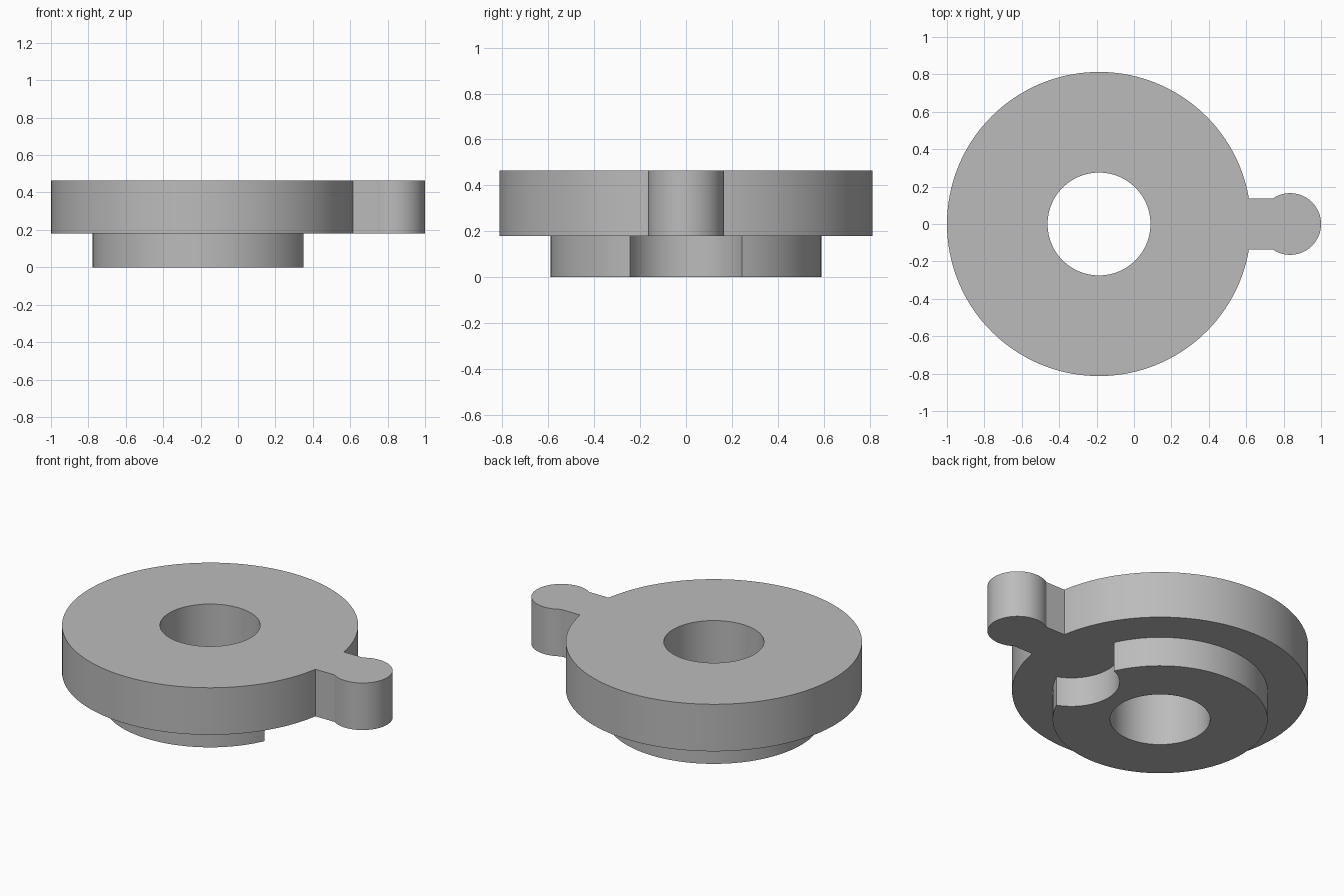
import bpy
import bmesh
from math import sin, cos, asin, acos, pi, radians

old = bpy.data.objects.get("Cube")
if old:
    bpy.data.objects.remove(old, do_unlink=True)

GREY = (0.5, 0.5, 0.5, 1.0)
mat = bpy.data.materials.new("plain grey")
mat.use_nodes = True
mat.diffuse_color = GREY
mat.node_tree.nodes["Principled BSDF"].inputs["Base Color"].default_value = GREY

CENTRE = -0.187      # x of the disc axis
BORE = 0.275


def arc(cx, r, start, end, n):
    """Points along an arc centred on the x axis, both ends included."""
    steps = [start + (end - start) * i / n for i in range(n + 1)]
    return [(cx + r * cos(a), r * sin(a)) for a in steps]


def plate(name, loops, z0, z1):
    """Extrude a flat outline, with any holes, from z0 to z1."""
    bm = bmesh.new()
    edges = []
    for loop in loops:
        vs = [bm.verts.new((x, y, z0)) for x, y in loop]
        edges += [bm.edges.new((v, vs[i - 1])) for i, v in enumerate(vs)]
    bmesh.ops.triangle_fill(bm, use_beauty=True, use_dissolve=False, edges=edges)
    ext = bmesh.ops.extrude_face_region(bm, geom=bm.faces[:], use_keep_orig=True)
    top = [g for g in ext["geom"] if isinstance(g, bmesh.types.BMVert)]
    bmesh.ops.translate(bm, verts=top, vec=(0, 0, z1 - z0))
    bmesh.ops.recalc_face_normals(bm, faces=bm.faces[:])
    mesh = bpy.data.meshes.new(name)
    bm.to_mesh(mesh)
    bm.free()
    mesh.materials.append(mat)
    obj = bpy.data.objects.new(name, mesh)
    bpy.context.collection.objects.link(obj)
    bpy.ops.object.select_all(action="DESELECT")
    obj.select_set(True)
    bpy.context.view_layer.objects.active = obj
    bpy.ops.object.shade_smooth_by_angle(angle=radians(30))
    return obj


bore = arc(CENTRE, BORE, 0, 2 * pi, 96)[:-1]

# Upper disc with a necked round tab on its left side
DISC, KNOB, KNOB_X, NECK = 0.813, 0.165, 0.835, 0.137
a = asin(NECK / DISC)
b = pi - asin(NECK / KNOB)
disc_outline = arc(CENTRE, DISC, a, 2 * pi - a, 128) + arc(KNOB_X, KNOB, -b, b, 48)
plate("disc_with_tab", [disc_outline, bore], 0.18, 0.465)

# Lower boss with a round bite taken out beneath the tab
BOSS, BITE, BITE_X = 0.59, 0.264, 0.448
gap = BITE_X - CENTRE
along = (gap ** 2 + BOSS ** 2 - BITE ** 2) / (2 * gap)
c = acos(along / BOSS)
d = acos((along - gap) / BITE)
boss_outline = arc(CENTRE, BOSS, c, 2 * pi - c, 112) + arc(BITE_X, BITE, 2 * pi - d, d, 32)[1:-1]
plate("notched_boss", [boss_outline, bore], 0.0, 0.18)
